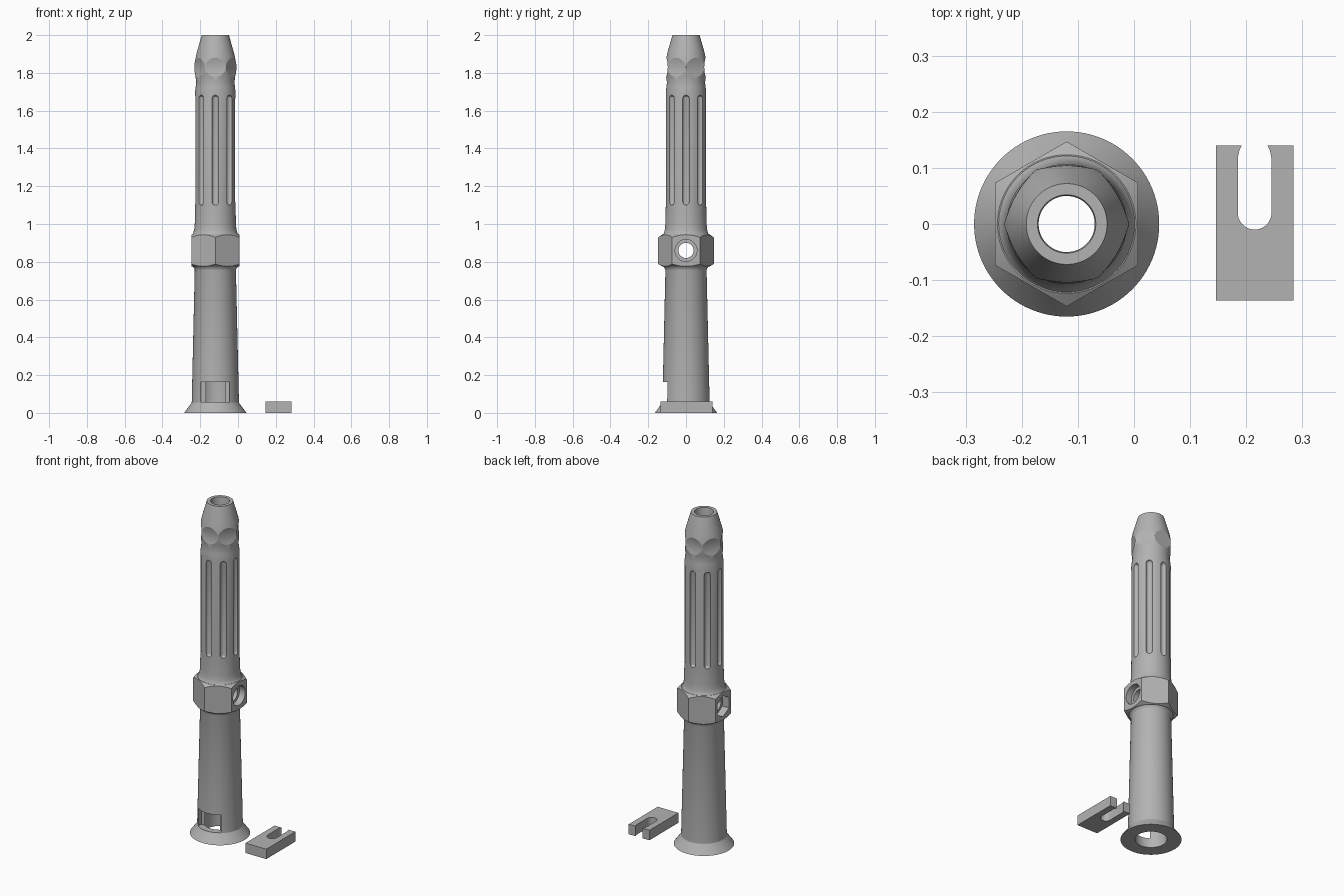
import bpy, bmesh, math
from mathutils import Matrix, Vector

cube = bpy.data.objects.get("Cube")
if cube:
    bpy.data.objects.remove(cube, do_unlink=True)

AXIS = -0.12  # x position of the tube's centre line

grey = bpy.data.materials.new("plain grey")
grey.use_nodes = True
GREY = (0.45, 0.45, 0.45, 1)
grey.diffuse_color = GREY
grey.node_tree.nodes["Principled BSDF"].inputs["Base Color"].default_value = GREY


def finish(bm, name):
    bmesh.ops.recalc_face_normals(bm, faces=bm.faces)
    mesh = bpy.data.meshes.new(name)
    bm.to_mesh(mesh)
    bm.free()
    mesh.materials.append(grey)
    obj = bpy.data.objects.new(name, mesh)
    bpy.context.collection.objects.link(obj)
    return obj


def lathe(name, profile, matrix=Matrix(), sides=96):
    """Closed solid turned around z from (radius, height) pairs."""
    bm = bmesh.new()
    rings = []
    for r, z in profile:
        rings.append([bm.verts.new(matrix @ Vector((r * math.cos(a), r * math.sin(a), z)))
                      for a in (math.tau * i / sides for i in range(sides))])
    for low, high in zip(rings, rings[1:]):
        for i in range(sides):
            j = (i + 1) % sides
            bm.faces.new((low[i], low[j], high[j], high[i]))
    bm.faces.new(rings[0])
    bm.faces.new(rings[-1])
    return finish(bm, name)


def box(name, low, high):
    bm = bmesh.new()
    bmesh.ops.create_cube(bm, size=1)
    low, high = Vector(low), Vector(high)
    for v in bm.verts:
        v.co = (low + high) / 2 + v.co * (high - low)
    return finish(bm, name)


def combine(target, tool, operation):
    """Apply a boolean and discard the helper."""
    mod = target.modifiers.new(operation, 'BOOLEAN')
    mod.operation = operation
    mod.solver = 'EXACT'
    mod.object = tool
    tool.hide_render = True
    bpy.context.view_layer.objects.active = target
    bpy.ops.object.modifier_apply(modifier=mod.name)
    bpy.data.objects.remove(tool, do_unlink=True)


def smooth(obj):
    bpy.ops.object.select_all(action='DESELECT')
    obj.select_set(True)
    bpy.context.view_layer.objects.active = obj
    bpy.ops.object.shade_smooth_by_angle(angle=math.radians(25))


centre = Matrix.Translation((AXIS, 0, 0))

# Outer tube: flared foot, tapered shaft, grip and nose
tube = lathe("tube", [
    (0.165, 0), (0.128, 0.05), (0.125, 0.055), (0.109, 0.755), (0.112, 0.765), (0.124, 0.78),
    (0.124, 0.942), (0.117, 0.952), (0.112, 0.97), (0.109, 1.0), (0.107, 1.1), (0.107, 1.70),
    (0.104, 1.725), (0.101, 1.75), (0.105, 1.78), (0.111, 1.815), (0.111, 1.845),
    (0.099, 1.905), (0.072, 2.0)], centre)

# Hexagonal collar with turned chamfers
collar = lathe("collar", [(0.147, 0.774), (0.147, 0.946)],
               centre @ Matrix.Rotation(math.pi / 6, 4, 'Z'), 6)
chamfer = lathe("chamfer", [(0.122, 0.773), (0.15, 0.79), (0.15, 0.927), (0.122, 0.947)], centre)
combine(collar, chamfer, 'INTERSECT')
combine(tube, collar, 'UNION')

# Wide lower chamber and narrower upper bore
bore = lathe("bore", [(0.086, -0.05), (0.086, 0.66), (0.05, 0.74), (0.05, 1.99), (0.056, 2.02)], centre)
combine(tube, bore, 'DIFFERENCE')

# Round-ended grip grooves
R = 0.0185
arc = [math.radians(a) for a in (-85, -60, -30, 0)]
capsule = [(R * math.cos(a), 1.118 + R * math.sin(a)) for a in arc]
capsule += [(r, 2.782 - z) for r, z in reversed(capsule)]
for i in range(8):
    turn = centre @ Matrix.Rotation(i * math.tau / 8, 4, 'Z') @ Matrix.Translation((0.109, 0, 0))
    combine(tube, lathe("groove", capsule, turn, 20), 'DIFFERENCE')

# Six concave scallops on the nose, meeting at points
for i in range(6):
    turn = (centre @ Matrix.Rotation(math.radians(30 + 60 * i), 4, 'Z')
            @ Matrix.Translation((0.0965 + 0.17, 0, 1.83)) @ Matrix.Rotation(math.pi / 2, 4, 'X'))
    combine(tube, lathe("scallop", [(0.17, -0.1), (0.17, 0.1)], turn, 96), 'DIFFERENCE')

# Cross hole through the collar: round counterbore one side, nut pocket the other
across = Matrix.Translation((AXIS, 0, 0.86)) @ Matrix.Rotation(math.pi / 2, 4, 'Y')
for name, r, start, end, sides in (("bolt_hole", 0.04, -0.2, 0.2, 48),
                                   ("counterbore", 0.058, 0.09, 0.2, 48),
                                   ("nut_pocket", 0.063, -0.2, -0.085, 6)):
    combine(tube, lathe(name, [(r, start), (r, end)], across, sides), 'DIFFERENCE')

# Front window near the foot
window = box("window", (AXIS - 0.075, -0.2, 0.057), (AXIS + 0.075, -0.07, 0.163))
combine(tube, window, 'DIFFERENCE')
smooth(tube)

# Separate forked clip with a slightly pinched slot mouth
outline = [(0.023, 0.14), (0.027, 0.132), (0.03, 0.118)]
outline += [(0.03 * math.cos(a), 0.02 - 0.03 * math.sin(a))
            for a in (math.pi * i / 20 for i in range(21))]
outline += [(-0.03, 0.118), (-0.027, 0.132), (-0.023, 0.14),
            (-0.069, 0.14), (-0.069, -0.136), (0.069, -0.136), (0.069, 0.14)]
bm = bmesh.new()
base = bm.faces.new([bm.verts.new((0.215 + x, y, 0)) for x, y in outline])
top = bmesh.ops.extrude_face_region(bm, geom=[base])["geom"]
bmesh.ops.translate(bm, vec=(0, 0, 0.06), verts=[g for g in top if isinstance(g, bmesh.types.BMVert)])
smooth(finish(bm, "clip"))
